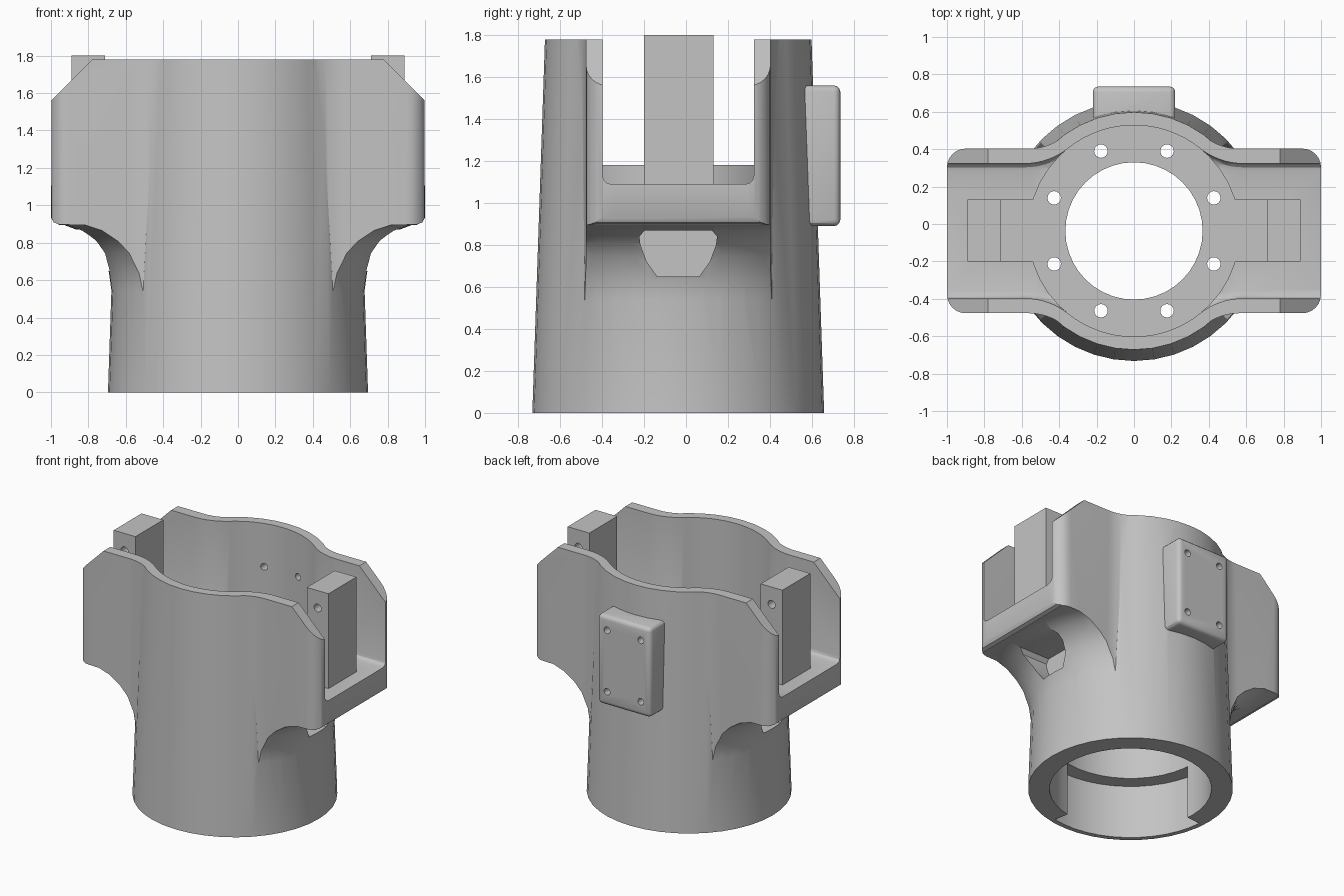
import bpy, bmesh
from math import sin, cos, pi, radians, sqrt, atan2
from mathutils import Matrix

cube = bpy.data.objects.get("Cube")
if cube:
    bpy.data.objects.remove(cube, do_unlink=True)

CY = -0.037      # y of the bore axis
SIDES = 40

grey = bpy.data.materials.new("plain grey")
grey.use_nodes = True
grey.diffuse_color = (0.55, 0.55, 0.55, 1)
grey.node_tree.nodes["Principled BSDF"].inputs["Base Color"].default_value = (0.55, 0.55, 0.55, 1)


def finish(name, bm):
    bmesh.ops.recalc_face_normals(bm, faces=bm.faces)
    mesh = bpy.data.meshes.new(name)
    bm.to_mesh(mesh)
    bm.free()
    mesh.materials.append(grey)
    ob = bpy.data.objects.new(name, mesh)
    bpy.context.collection.objects.link(ob)
    return ob


def prism(name, outline, low, high, axis="z", floor_bevel=0):
    """Extrude an outline (x, y) up z, or an outline (x, z) along y."""
    bm = bmesh.new()
    place = (lambda a, b, h: (a, b, h)) if axis == "z" else (lambda a, b, h: (a, h, b))
    base = bm.faces.new([bm.verts.new(place(a, b, low)) for a, b in outline])
    rim = list(base.edges)
    top = bmesh.ops.extrude_face_region(bm, geom=[base], use_keep_orig=True)["geom"]
    shift = place(0, 0, high - low)
    bmesh.ops.translate(bm, vec=shift, verts=[v for v in top if isinstance(v, bmesh.types.BMVert)])
    bmesh.ops.recalc_face_normals(bm, faces=bm.faces)
    if floor_bevel:
        bmesh.ops.bevel(bm, geom=rim, offset=floor_bevel, segments=3, profile=0.5, affect="EDGES")
    return finish(name, bm)


def lathe(name, profile, sides=SIDES):
    """Closed solid turned about the bore axis; profile is (radius, z)."""
    bm = bmesh.new()
    rings = [[bm.verts.new((r * cos(2 * pi * i / sides), CY + r * sin(2 * pi * i / sides), z))
              for i in range(sides)] for r, z in profile]
    for a, b in zip(rings, rings[1:]):
        for i in range(sides):
            j = (i + 1) % sides
            bm.faces.new((a[i], a[j], b[j], b[i]))
    bm.faces.new(rings[0])
    bm.faces.new(rings[-1])
    return finish(name, bm)


def box(name, x, y, z, bevel=0):
    bm = bmesh.new()
    size = [b - a for a, b in (x, y, z)]
    mid = [(a + b) / 2 for a, b in (x, y, z)]
    bmesh.ops.create_cube(bm, size=1, matrix=Matrix.Translation(mid) @ Matrix.Diagonal((*size, 1)))
    if bevel:
        bmesh.ops.bevel(bm, geom=list(bm.edges), offset=bevel, segments=3, profile=0.5, affect="EDGES")
    return finish(name, bm)


def drill(x, y, z, radius, depth, axis="z"):
    bm = bmesh.new()
    turn = Matrix.Rotation(pi / 2, 4, "X") if axis == "y" else Matrix()
    bmesh.ops.create_cone(bm, cap_ends=True, segments=16, radius1=radius, radius2=radius,
                          depth=depth, matrix=Matrix.Translation((x, y, z)) @ turn)
    return finish("drill", bm)


def combine(ob, other, operation):
    mod = ob.modifiers.new("combine", "BOOLEAN")
    mod.operation, mod.object, mod.solver = operation, other, "EXACT"
    bpy.context.view_layer.update()
    result = bpy.data.meshes.new_from_object(ob.evaluated_get(bpy.context.evaluated_depsgraph_get()))
    ob.modifiers.clear()
    ob.data = result
    bpy.data.objects.remove(other, do_unlink=True)


def plan(r, half, blend, end, corner):
    """Round body with two straight arms, joined by concave blends."""
    cx = sqrt((r + blend) ** 2 - (half + blend) ** 2)
    join = atan2(half + blend, cx)
    quarter = []
    for i in range(9):
        a = pi / 2 + (join - pi / 2) * i / 8
        quarter.append((r * cos(a), r * sin(a)))
    for i in range(1, 9):
        a = join + pi + (pi / 2 - join) * i / 8
        quarter.append((cx + blend * cos(a), half + blend + blend * sin(a)))
    for i in range(7 if corner else 1):
        a = pi / 2 * (1 - i / 6)
        quarter.append((end - corner + corner * cos(a), half - corner + corner * sin(a)))
    right = quarter + [(x, -y) for x, y in reversed(quarter)]
    left = [(-x, y) for x, y in reversed(right[1:-1])]
    return [(x, y + CY) for x, y in right + left]


# Body: tapered tube plus arms that flare out of it
body = lathe("housing", [(0.697, -0.05), (0.631, 1.9)])
arms = prism("arms", plan(0.63, 0.44, 0.3, 1.0, 0.1), 0.3, 1.95)
flare = lathe("flare", [(0.66, 0.2), (0.675, 0.53), (0.69, 0.64), (0.73, 0.745), (0.78, 0.81),
                        (0.85, 0.865), (0.93, 0.895), (1.3, 0.9), (1.3, 2.0)], 64)
combine(arms, flare, "INTERSECT")
combine(body, arms, "UNION")

# Mounting pad on the back
combine(body, box("pad", (-0.22, 0.22), (0.45, 0.735), (0.89, 1.56), 0.03), "UNION")

# Trim: flat base, flat top, chamfered arm tips
half = [(0.96, 0), (0.96, 0.899), (0.985, 0.908), (1, 0.935), (1, 1.56), (0.78, 1.78)]
trim = half + [(-x, z) for x, z in reversed(half)]
combine(body, prism("trim", trim, -1, 1, "y"), "INTERSECT")

# Open channel through the arms, and the lower bore
combine(body, prism("channel", plan(0.565, 0.36, 0.375, 1.2, 0), 1.09, 2.1, floor_bevel=0.04), "DIFFERENCE")
combine(body, lathe("bore", [(0.55, -0.1), (0.55, 0.98)]), "DIFFERENCE")

# Recess inside the bottom rim
arc = [radians(185 + 8 * i) for i in range(13)]
sector = [(0.66 * cos(a), CY + 0.66 * sin(a)) for a in arc]
sector += [(0.5 * cos(a), CY + 0.5 * sin(a)) for a in reversed(arc)]
combine(body, prism("recess", sector, -0.1, 0.4), "DIFFERENCE")

# Inner flange with ribs reaching into the arms
combine(body, lathe("flange", [(0.567, 1.0), (0.567, 1.18)]), "UNION")
for s in (-1, 1):
    rib = box("rib", sorted((s * 0.48, s * 0.8)), (-0.2, 0.13), (1.0, 1.18))
    combine(body, rib, "UNION")
    # Tapered pocket under each arm
    pocket = [(-0.1, 0.65), (0.1, 0.65), (0.15, 0.72), (0.18, 0.8), (0.185, 0.84), (0.16, 0.87)]
    pocket += [(-y, z) for y, z in reversed(pocket[2:])]
    cutter = prism("pocket", pocket, 0.59, 1.1, "y")
    cutter.data.transform(Matrix.Translation((0, CY, 0)) @ Matrix.Rotation(-s * pi / 2, 4, "Z"))
    combine(body, cutter, "DIFFERENCE")

# Flange opening and bolt circle
combine(body, lathe("opening", [(0.367, 0.5), (0.367, 1.5)]), "DIFFERENCE")
for i in range(8):
    a = radians(22.5 + 45 * i)
    combine(body, drill(0.462 * cos(a), CY + 0.462 * sin(a), 1.1, 0.036, 0.6), "DIFFERENCE")

# Pad screw holes
for x in (-0.14, 0.14):
    for z in (0.995, 1.455):
        combine(body, drill(x, 0.65, z, 0.025, 0.4, "y"), "DIFFERENCE")

# Upright blocks standing in the arms
blocks = []
for s, side in ((-1, "right"), (1, "left")):
    block = box(side + "_block", sorted((s * 0.71, s * 0.89)), (-0.2, 0.13), (1.08, 1.8))
    combine(block, drill(s * 0.8, CY, 1.67, 0.03, 1, "y"), "DIFFERENCE")
    blocks.append(block)

# Smooth curved faces, keep the edges sharp
for ob in [body] + blocks:
    bpy.ops.object.select_all(action="DESELECT")
    ob.select_set(True)
    bpy.context.view_layer.objects.active = ob
    bpy.ops.object.shade_smooth_by_angle(angle=radians(30))
